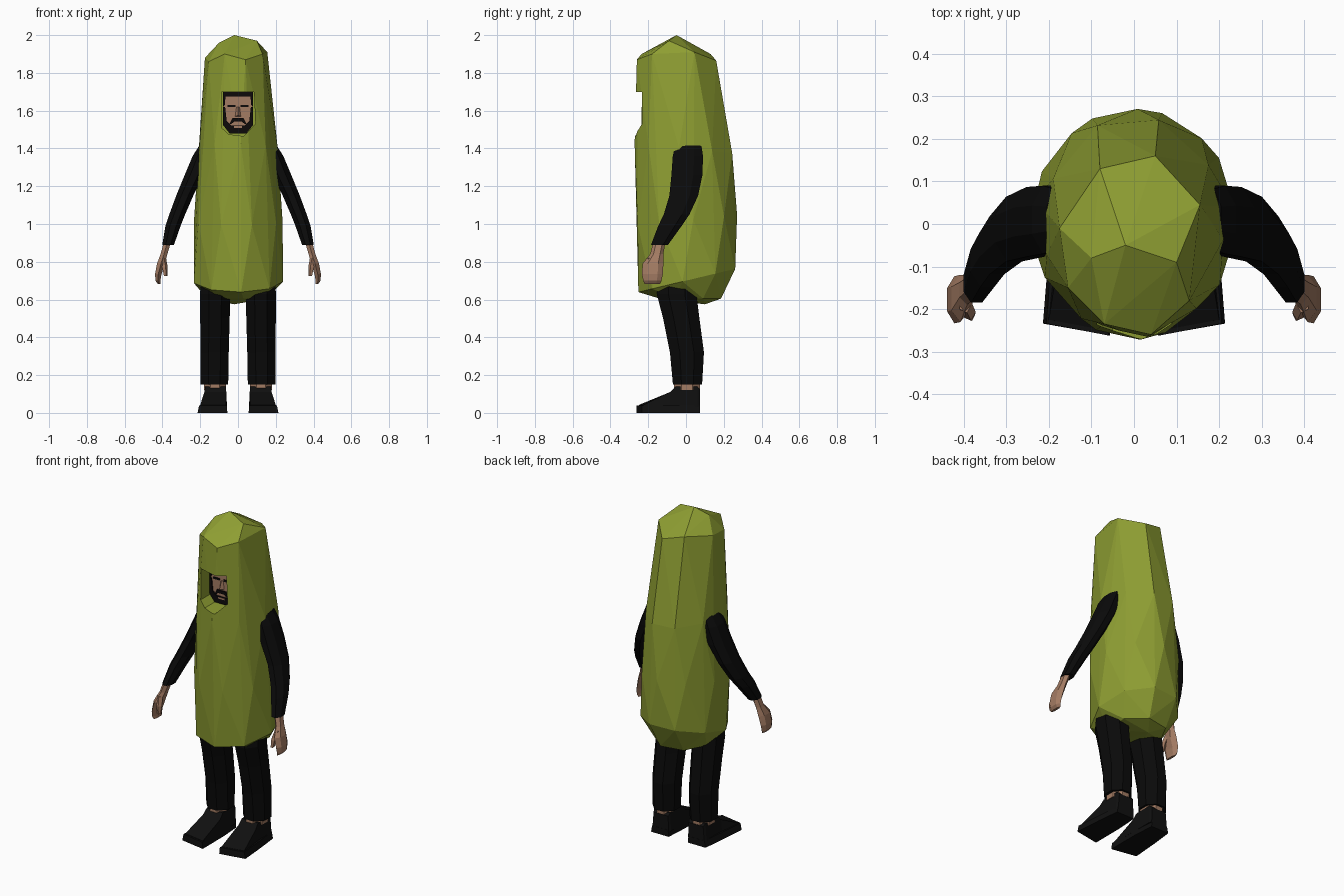
import bpy, bmesh, math
from mathutils import Vector

if "Cube" in bpy.data.objects:
    bpy.data.objects.remove(bpy.data.objects["Cube"])


def mat(name, r, g, b):
    m = bpy.data.materials.new(name)
    m.diffuse_color = (r, g, b, 1)
    m.use_nodes = True
    m.node_tree.nodes["Principled BSDF"].inputs["Base Color"].default_value = m.diffuse_color
    return m


GREEN = mat("costume green", .27, .34, .032)
CLOTH = mat("black cloth", .003, .003, .003)
SHOE = mat("shoe black", .005, .005, .005)
SKIN = mat("skin", .37, .20, .125)
HAIR = mat("dark hair", .004, .003, .003)


def finish(name, bm, material):
    bmesh.ops.recalc_face_normals(bm, faces=bm.faces)
    me = bpy.data.meshes.new(name)
    bm.to_mesh(me)
    bm.free()
    me.materials.append(material)
    ob = bpy.data.objects.new(name, me)
    bpy.context.collection.objects.link(ob)
    return ob


def loft(name, loops, material):
    """Skin a list of equal-length point loops and cap both ends."""
    bm = bmesh.new()
    rows = [[bm.verts.new(p) for p in loop] for loop in loops]
    n = len(rows[0])
    for a, b in zip(rows, rows[1:]):
        for i in range(n):
            j = (i + 1) % n
            bm.faces.new((a[i], a[j], b[j], b[i]))
    bm.faces.new(rows[0])
    bm.faces.new(rows[-1])
    return finish(name, bm, material)


def tube(name, rings, n, s, material):
    """Rings are (x, y, z, rx, ry); s mirrors x. Flats reach the radii."""
    k = 1 / math.cos(math.pi / n)
    loops = []
    for x, y, z, rx, ry in rings:
        angs = [(i + .5) * math.tau / n for i in range(n)]
        loops.append([(s * (x + rx * k * math.cos(a)),
                       y + ry * k * math.sin(a), z) for a in angs])
    return loft(name, loops, material)


def plate(name, outline, y0, y1, material):
    """Extrude an x-z outline from y0 to y1."""
    return loft(name, [[(x, y, z) for x, z in outline] for y in (y0, y1)], material)


def rect(x0, x1, z0, z1):
    return [(x0, z0), (x1, z0), (x1, z1), (x0, z1)]


# Costume: faceted hull over irregular rings (z, rx, front y, back y, tilt, turn)
pts = []
for z, rx, yf, yb, tilt, turn, n in [
        (.605, .16, -.14, .19, 0, .2, 7),
        (.70, .236, -.25, .268, .24, .1, 9),
        (1.02, .233, -.266, .268, .1, .45, 9),
        (1.40, .207, -.27, .252, -.1, .1, 9)]:
    for i in range(n):
        a = (i + turn) * math.tau / n - math.pi / 2
        y = (yf + yb) / 2 + (yb - yf) / 2 * math.sin(a) * 1.01
        pts.append((rx * 1.02 * math.cos(a), y, z + tilt * y))
# Rounded crown and bottom tip
pts += [(-.02, -.05, 2), (-.1, -.08, 1.96), (.1, -.09, 1.97), (.155, .045, 1.91),
        (.05, .16, 1.865), (-.08, .13, 1.9), (-.175, -.01, 1.88), (-.07, -.235, 1.9),
        (.04, -.26, 1.87), (.13, -.18, 1.9), (-.155, -.15, 1.86), (-.02, .1, .575)]
bm = bmesh.new()
for p in pts:
    bm.verts.new(p)
bmesh.ops.convex_hull(bm, input=bm.verts)
bmesh.ops.delete(bm, geom=[v for v in bm.verts if not v.link_faces], context='VERTS')
costume = finish("costume_body", bm, GREEN)

# Face opening cut into the costume
cutter = plate("opening_cutter", [(-.087, 1.70), (.085, 1.70), (.092, 1.53),
                                  (.03, 1.465), (-.05, 1.475), (-.087, 1.51)],
               -.5, -.07, GREEN)
cutter.hide_render = True
mod = costume.modifiers.new("opening", 'BOOLEAN')
mod.object = cutter
mod.solver = 'EXACT'
bpy.context.view_layer.objects.active = costume
bpy.ops.object.modifier_apply(modifier=mod.name)
bpy.data.objects.remove(cutter)

# Head with hair, beard, brows, nose and mouth
YF = -.155
plate("head", [(-.076, 1.70), (-.076, 1.53), (-.045, 1.485), (.045, 1.485),
               (.076, 1.53), (.076, 1.70)], YF, -.03, SKIN)
plate("hair", [(-.08, 1.70), (-.08, 1.62), (-.07, 1.63), (-.066, 1.675),
               (.066, 1.675), (.07, 1.63), (.08, 1.62), (.08, 1.70)],
      YF - .008, YF + .001, HAIR)
plate("beard", [(-.08, 1.62), (-.08, 1.525), (-.045, 1.48), (.045, 1.48),
                (.08, 1.525), (.08, 1.62), (.068, 1.62), (.06, 1.545),
                (.035, 1.522), (-.035, 1.522), (-.06, 1.545), (-.068, 1.62)],
      YF - .008, YF + .001, HAIR)
plate("moustache", [(-.045, 1.53), (-.035, 1.53), (-.02, 1.542), (.02, 1.542),
                    (.035, 1.53), (.045, 1.53), (.03, 1.56), (-.03, 1.56)],
      YF - .009, YF + .001, HAIR)
plate("mouth", rect(-.022, .022, 1.508, 1.518), YF - .0095, YF, SKIN)
for s, side in ((1, "left"), (-1, "right")):
    plate(side + "_brow", rect(s * .014, s * .056, 1.619, 1.63),
          YF - .006, YF + .001, HAIR)
loft("nose", [[(-.008, YF, 1.62), (.008, YF, 1.62), (0, YF - .006, 1.62)],
              [(-.015, YF, 1.57), (.015, YF, 1.57), (0, YF - .025, 1.575)]], SKIN)

for s, side in ((1, "left"), (-1, "right")):
    # Sleeve
    tube(side + "_sleeve", [
        (.175, .012, 1.415, .03, .07), (.195, .01, 1.36, .045, .08),
        (.232, .005, 1.26, .05, .082), (.282, -.012, 1.15, .045, .076),
        (.322, -.05, 1.05, .042, .068), (.344, -.085, .99, .04, .062),
        (.370, -.14, .89, .031, .045)], 8, s, CLOTH)
    # Hand and thumb
    tube(side + "_hand", [
        (.372, -.14, .91, .019, .028), (.392, -.155, .84, .018, .03),
        (.408, -.175, .79, .021, .048), (.422, -.178, .735, .017, .048),
        (.424, -.178, .70, .013, .042), (.418, -.178, .683, .007, .035)],
        6, s, SKIN)
    tube(side + "_thumb", [
        (.397, -.185, .82, .013, .02), (.388, -.207, .77, .013, .017),
        (.384, -.215, .725, .008, .011)], 5, s, SKIN)
    # Trouser leg
    tube(side + "_trouser_leg", [
        (.118, -.045, .74, .075, .10), (.121, -.05, .63, .08, .105),
        (.122, -.025, .50, .078, .096), (.124, .005, .32, .075, .09),
        (.125, .008, .15, .073, .077)], 8, s, CLOTH)
    # Ankle
    tube(side + "_ankle", [(.122, .005, .12, .058, .068),
                           (.122, .005, .17, .058, .068)], 8, s, SKIN)
    # Shoe upper and sole: sections (y, inner x, outer x, top z, outer corner skew)
    for part, zb, secs in (
            ("upper", .03, [(.074, .066, .176, .125, 0), (.06, .06, .182, .14, 0),
                            (-.055, .06, .182, .14, 0), (-.085, .058, .186, .11, 0),
                            (-.25, .06, .208, .042, .025)]),
            ("sole", 0, [(.075, .065, .185, .04, 0), (-.06, .056, .2, .04, 0),
                         (-.262, .056, .214, .04, .028)])):
        loft(side + "_shoe_" + part,
             [[(s * a, y, zb), (s * b, y + k, zb), (s * (b - .008), y + k, zt),
               (s * (a + .004), y, zt)] for y, a, b, zt, k in secs], SHOE)
